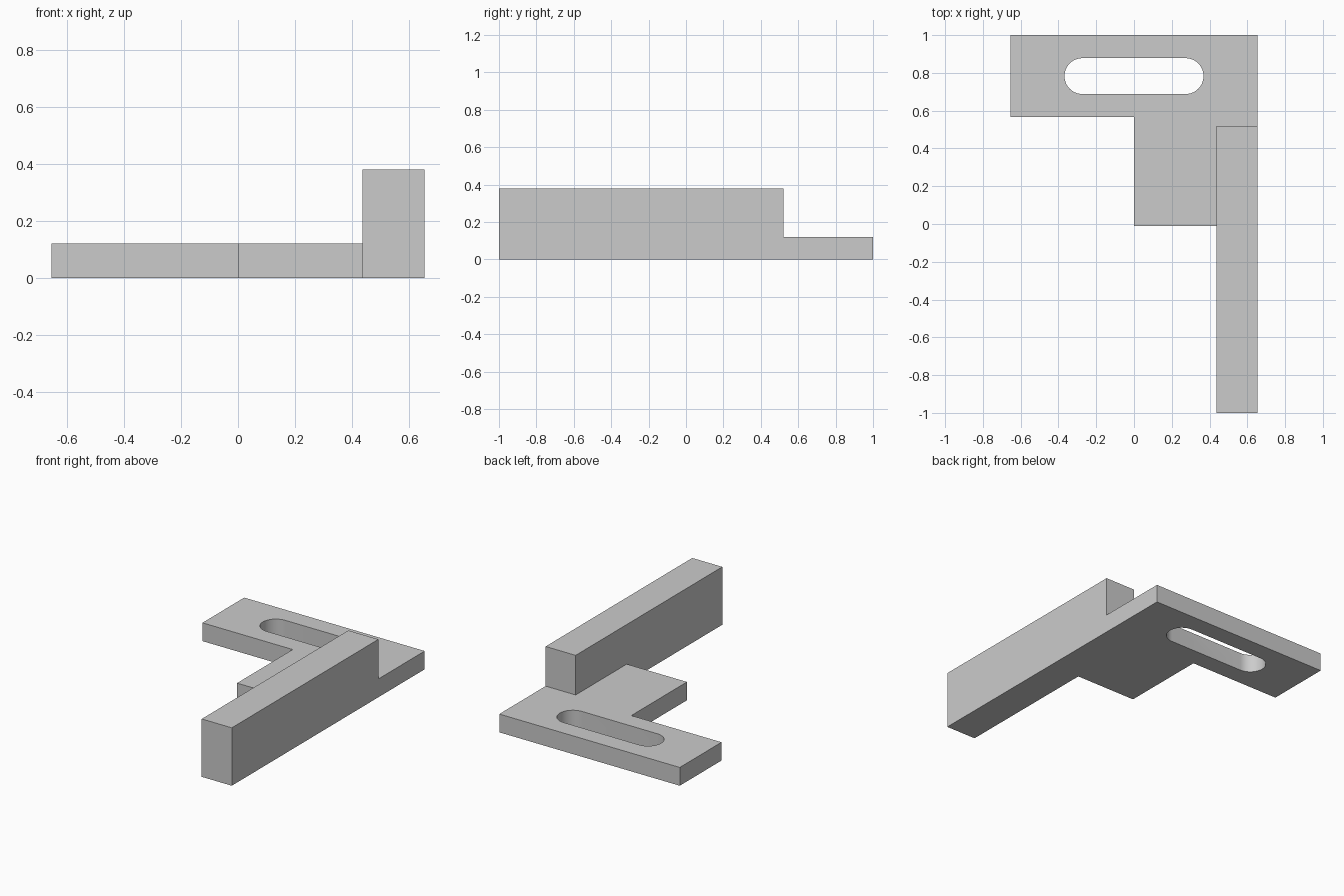
import bpy, bmesh
from math import pi, sin, cos, radians

cube = bpy.data.objects.get("Cube")
if cube:
    bpy.data.objects.remove(cube, do_unlink=True)

# Overall dimensions
HALF_W, HALF_L = 0.655, 1.0
PLATE_T, BAR_H = 0.12, 0.38
BAR_X, BAR_BACK = 0.437, 0.52

grey = bpy.data.materials.new("plain grey")
grey.use_nodes = True
colour = (0.6, 0.6, 0.6, 1)
grey.diffuse_color = colour
grey.node_tree.nodes["Principled BSDF"].inputs["Base Color"].default_value = colour


def prism(name, outline, z0, z1):
    """Extrude a counter-clockwise outline from z0 up to z1."""
    bm = bmesh.new()
    face = bm.faces.new([bm.verts.new((x, y, z0)) for x, y in outline])
    ext = bmesh.ops.extrude_face_region(bm, geom=[face])
    top = [v for v in ext["geom"] if isinstance(v, bmesh.types.BMVert)]
    bmesh.ops.translate(bm, vec=(0, 0, z1 - z0), verts=top)
    bmesh.ops.recalc_face_normals(bm, faces=bm.faces[:])
    mesh = bpy.data.meshes.new(name)
    bm.to_mesh(mesh)
    bm.free()
    mesh.materials.append(grey)
    obj = bpy.data.objects.new(name, mesh)
    bpy.context.collection.objects.link(obj)
    return obj


def combine(target, tool, operation):
    """Apply a boolean and discard the tool."""
    mod = target.modifiers.new(operation, "BOOLEAN")
    mod.operation, mod.solver, mod.object = operation, "EXACT", tool
    bpy.context.view_layer.objects.active = target
    bpy.ops.object.modifier_apply(modifier=mod.name)
    bpy.data.objects.remove(tool, do_unlink=True)


# Stepped base plate
bracket = prism("slotted_bracket", [
    (-HALF_W, 0.567), (0, 0.567), (0, -0.01), (HALF_W, -0.01),
    (HALF_W, HALF_L), (-HALF_W, HALF_L)], 0, PLATE_T)

# Tall bar along the left edge
bar = prism("bar", [
    (BAR_X, -HALF_L), (HALF_W, -HALF_L),
    (HALF_W, BAR_BACK), (BAR_X, BAR_BACK)], 0, BAR_H)
combine(bracket, bar, "UNION")

# Round-ended adjustment slot
R, REACH, SLOT_Y, STEPS = 0.095, 0.273, 0.783, 24
slot = []
for side, start in ((1, -pi / 2), (-1, pi / 2)):
    for i in range(STEPS + 1):
        a = start + pi * i / STEPS
        slot.append((side * REACH + R * cos(a), SLOT_Y + R * sin(a)))
cutter = prism("slot_cutter", slot, -0.1, PLATE_T + 0.1)
cutter.hide_render = True
combine(bracket, cutter, "DIFFERENCE")

# Smooth slot ends, crisp edges
bpy.ops.object.select_all(action="DESELECT")
bracket.select_set(True)
bpy.context.view_layer.objects.active = bracket
bpy.ops.object.shade_smooth_by_angle(angle=radians(30))
